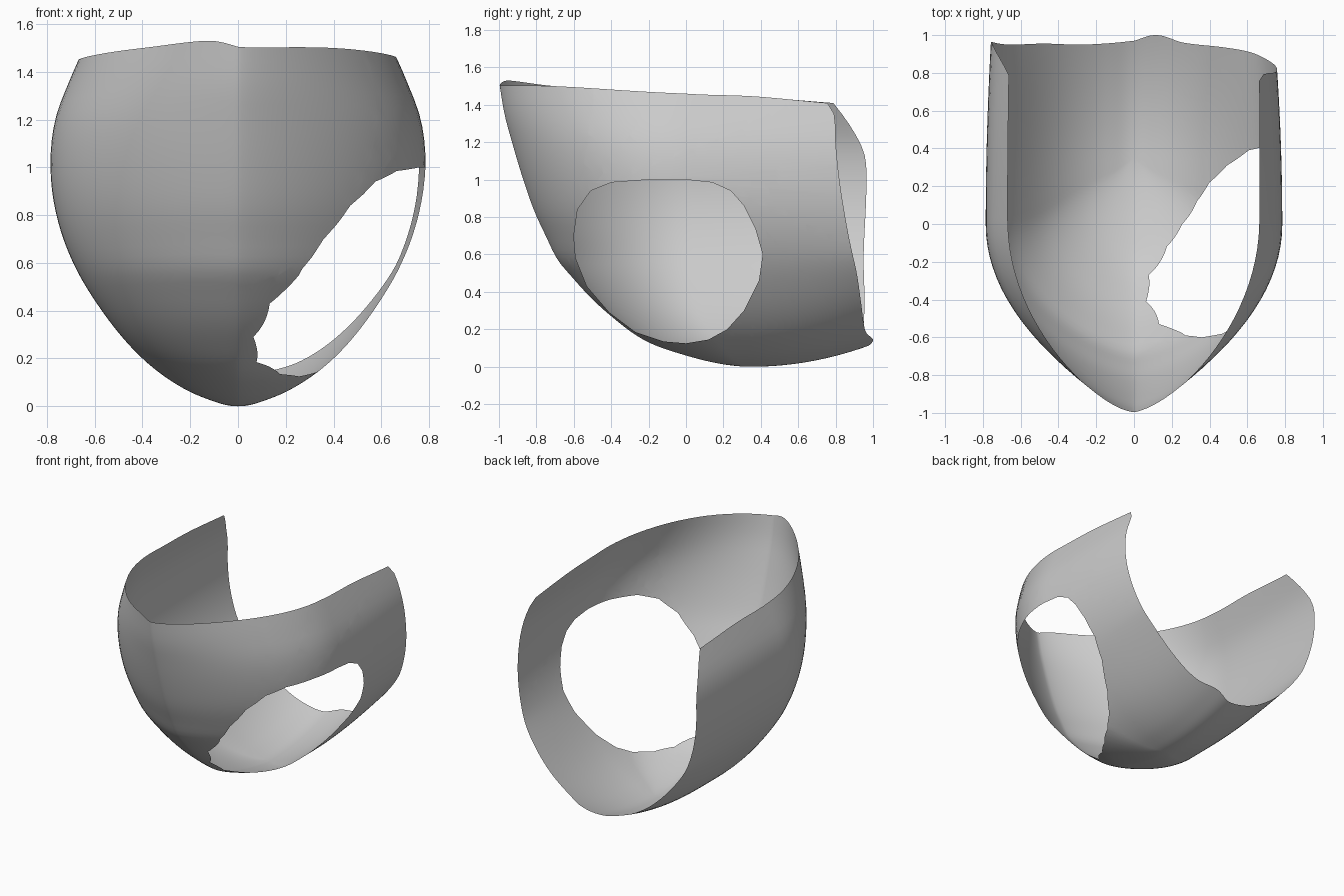
import bpy, bmesh, math
from mathutils import Vector

cube = bpy.data.objects.get("Cube")
if cube:
    bpy.data.objects.remove(cube)


def curve(points, x):
    """Smooth interpolation through (x, value) points."""
    last = len(points) - 1
    x = min(max(x, points[0][0]), points[last][0])
    i = 0
    while i < last - 1 and x > points[i + 1][0]:
        i += 1

    def slope(k):
        a, b = points[max(k - 1, 0)], points[min(k + 1, last)]
        return (b[1] - a[1]) / (b[0] - a[0])

    (x0, y0), (x1, y1) = points[i], points[i + 1]
    h = x1 - x0
    t = (x - x0) / h
    return ((2*t**3 - 3*t*t + 1) * y0 + (t**3 - 2*t*t + t) * h * slope(i)
            + (3*t*t - 2*t**3) * y1 + (t**3 - t*t) * h * slope(i + 1))


# Profiles run over the square root of height, so the keel is rounded
def by_root(points):
    return [(math.sqrt(z), v) for z, v in points]


half_width = by_root([(0, 0), (.02, .1), (.06, .2), (.2, .4), (.4, .57), (.6, .69), (.8, .76),
                      (1, .785), (1.2, .765), (1.4, .69), (1.53, .63)])
nose = by_root([(0, .35), (.02, .16), (.06, 0), (.13, -.2), (.27, -.4), (.36, -.5), (.48, -.61),
                (.57, -.685), (.7, -.75), (.83, -.81), (1, -.87), (1.2, -.93), (1.35, -.97), (1.53, -1)])
middle = by_root([(0, .35), (.1, .2), (.3, .06), (.6, 0), (1.53, 0)])
rear_left = by_root([(0, .97), (.03, 1), (.1, .96), (.3, .935), (.5, .91), (.75, .86), (1, .82),
                     (1.2, .8), (1.36, .79), (1.43, .74)])
rear_right = by_root([(0, .97), (.1, .95), (.3, .955), (.6, .95), (1, .965), (1.15, .95),
                      (1.3, .87), (1.42, .78)])
rim = [(-1, 1.41), (-.75, 1.44), (-.5, 1.45), (-.25, 1.5), (-.1, 1.53), (0, 1.505),
       (.25, 1.5), (.5, 1.46), (.75, 1.445), (1, 1.41)]


def shell_point(u, v):
    """u runs from the right rear edge round the nose to the left rear edge, v from keel to rim."""
    s = v * math.sqrt(curve(rim, u))
    z, a = s * s, abs(u) * 2
    front, mid = curve(nose, s), curve(middle, s)
    x = curve(half_width, s)
    if a < 1:
        y = mid - (mid - front) * math.cos(a * math.pi / 2)
        x *= math.sin(a * math.pi / 2) ** 1.4
    else:
        back = curve(rear_left if u > 0 else rear_right, s)
        y = mid + (back - mid) * (a - 1)
        x *= 1 - .035 * (a - 1) ** 2
    # The keel rises toward the rear
    z += .11 * (max(y - .35, 0) / .62) ** 2 * max(1 - z / .6, 0)
    return Vector((math.copysign(x, u), y, z))


# Curved open shell
COLS, ROWS = 96, 48
bm = bmesh.new()
grid = [[bm.verts.new(shell_point(2 * i / COLS - 1, j / ROWS)) for i in range(COLS + 1)]
        for j in range(ROWS + 1)]
for j in range(ROWS):
    for i in range(COLS):
        bm.faces.new((grid[j][i], grid[j][i + 1], grid[j + 1][i + 1], grid[j + 1][i]))
bmesh.ops.remove_doubles(bm, verts=bm.verts, dist=.0005)

# Side opening: cut the left wall along each edge of a rounded outline
outline = [(-.6, .7), (-.58, .84), (-.51, .94), (-.4, .985), (-.2, 1), (0, 1), (.14, .985), (.24, .94),
           (.31, .86), (.37, .74), (.41, .6), (.39, .46), (.31, .3), (.22, .2), (.12, .145),
           (0, .125), (-.12, .135), (-.27, .185), (-.41, .29), (-.53, .43), (-.59, .58)]
inside = [f for f in bm.faces if f.calc_center_median().x > 0]
for k, (y0, z0) in enumerate(outline):
    y1, z1 = outline[(k + 1) % len(outline)]
    point, normal = Vector((0, y0, z0)), Vector((0, z0 - z1, y1 - y0))
    geom = set(inside)
    for f in inside:
        geom.update(f.edges)
        geom.update(f.verts)
    cut = bmesh.ops.bisect_plane(bm, geom=list(geom), dist=1e-5, plane_co=point, plane_no=normal)
    inside = [f for f in cut["geom"] if isinstance(f, bmesh.types.BMFace)
              and (f.calc_center_median() - point).dot(normal) < 0]
bmesh.ops.delete(bm, geom=inside, context='FACES')
for f in bm.faces:
    f.smooth = True

mesh = bpy.data.meshes.new("curved_shell")
bm.to_mesh(mesh)
bm.free()
shell = bpy.data.objects.new("curved_shell", mesh)
bpy.context.collection.objects.link(shell)

# Plain grey surface
grey = bpy.data.materials.new("light_grey")
grey.use_nodes = True
grey.diffuse_color = (.6, .6, .6, 1)
grey.node_tree.nodes["Principled BSDF"].inputs["Base Color"].default_value = (.6, .6, .6, 1)
mesh.materials.append(grey)
